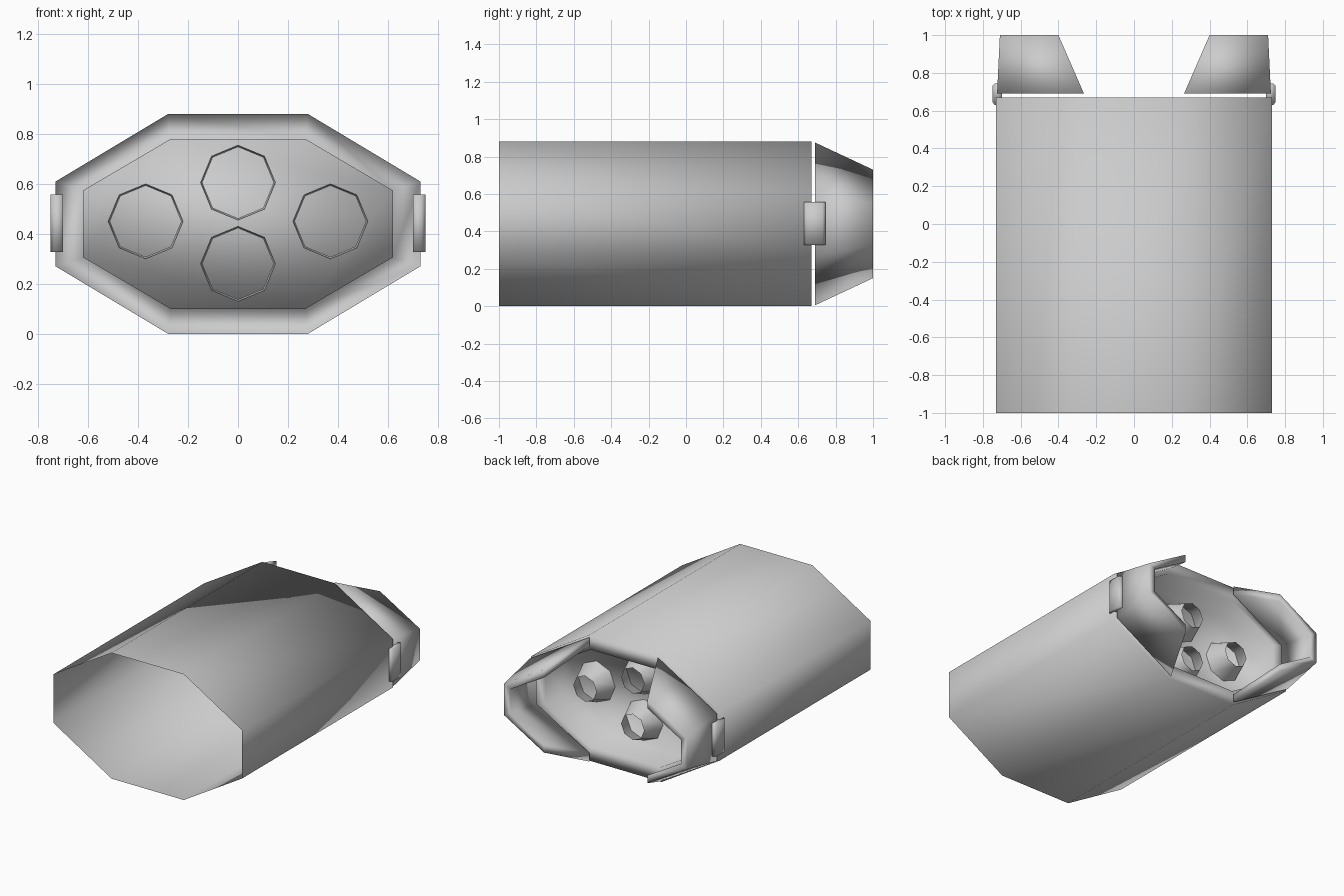
import bpy, bmesh, math

if "Cube" in bpy.data.objects:
    bpy.data.objects.remove(bpy.data.objects["Cube"])

CZ = 0.44  # mid height of the hull


def finish(bm, name):
    bmesh.ops.recalc_face_normals(bm, faces=bm.faces)
    for f in bm.faces:
        f.smooth = True
    me = bpy.data.meshes.new(name)
    bm.to_mesh(me)
    bm.free()
    ob = bpy.data.objects.new(name, me)
    bpy.context.collection.objects.link(ob)
    return ob


def octagon(x1, z1, x2, z2, y):
    """Stretched octagon: flat half-width x1 at height z1, side x2 with half-height z2."""
    pts = [(x1, z1), (x2, z2), (x2, -z2), (x1, -z1)]
    pts += [(-x, z) for x, z in reversed(pts)]
    return [(x, y, CZ + z) for x, z in pts]


def loft(bm, rings, close_rings=False):
    """Skin closed loops of points, optionally joining last to first."""
    loops = [[bm.verts.new(p) for p in r] for r in rings]
    pairs = list(zip(loops, loops[1:]))
    if close_rings:
        pairs.append((loops[-1], loops[0]))
    for a, b in pairs:
        n = len(a)
        for i in range(n):
            j = (i + 1) % n
            bm.faces.new((a[i], a[j], b[j], b[i]))
    return loops


# Hull: open at the front, flat rim and recessed plate at the back
outer = (0.28, 0.44, 0.73, 0.17)
inner = (0.27, 0.34, 0.62, 0.134)
bm = bmesh.new()
loops = loft(bm, [octagon(*outer, -1.0), octagon(*outer, 0.67),
                  octagon(*inner, 0.67), octagon(*inner, 0.46)])
bm.faces.new(loops[-1])
finish(bm, "hull")

# Four tapered eight-sided nozzles poking through the plate
for k, (x, z) in enumerate([(0, 0.605), (0, 0.28), (-0.37, 0.45), (0.37, 0.45)]):
    bm = bmesh.new()
    rings = []
    for r, y in ((0.15, 0.445), (0.09, 0.59)):
        rings.append([(x + r * math.sin(i * math.pi / 4), y,
                       z + r * math.cos(i * math.pi / 4)) for i in range(8)])
    loft(bm, rings)
    finish(bm, f"nozzle_{k + 1}")


def arc(s, x1, z1, x2, z2, y):
    return [(s * x, y, CZ + z) for x, z in
            ((x1, z1), (x2, z2), (x2, -z2), (x1, -z1))]


for s, side in ((1, "right"), (-1, "left")):
    # Thick tapering door flap
    bm = bmesh.new()
    base_out = arc(s, 0.265, 0.435, 0.725, 0.165, 0.69)
    base_in = arc(s, 0.265, 0.375, 0.675, 0.14, 0.69)
    tip_out = arc(s, 0.40, 0.29, 0.71, 0.11, 1.0)
    tip_in = arc(s, 0.40, 0.235, 0.66, 0.085, 1.0)
    sections = [list(sec) for sec in zip(base_out, tip_out, tip_in, base_in)]
    cuts = loft(bm, sections)
    bm.faces.new(cuts[0])
    bm.faces.new(cuts[-1])
    finish(bm, f"flap_{side}")

    # Hinge block with chamfered outer edges
    bm = bmesh.new()
    prof = [(0.70, 0.63), (0.737, 0.63), (0.75, 0.645),
            (0.75, 0.73), (0.737, 0.745), (0.70, 0.745)]
    ends = loft(bm, [[(s * x, y, z) for x, y in prof] for z in (0.328, 0.557)])
    for e in ends:
        bm.faces.new(e)
    finish(bm, f"hinge_{side}")
